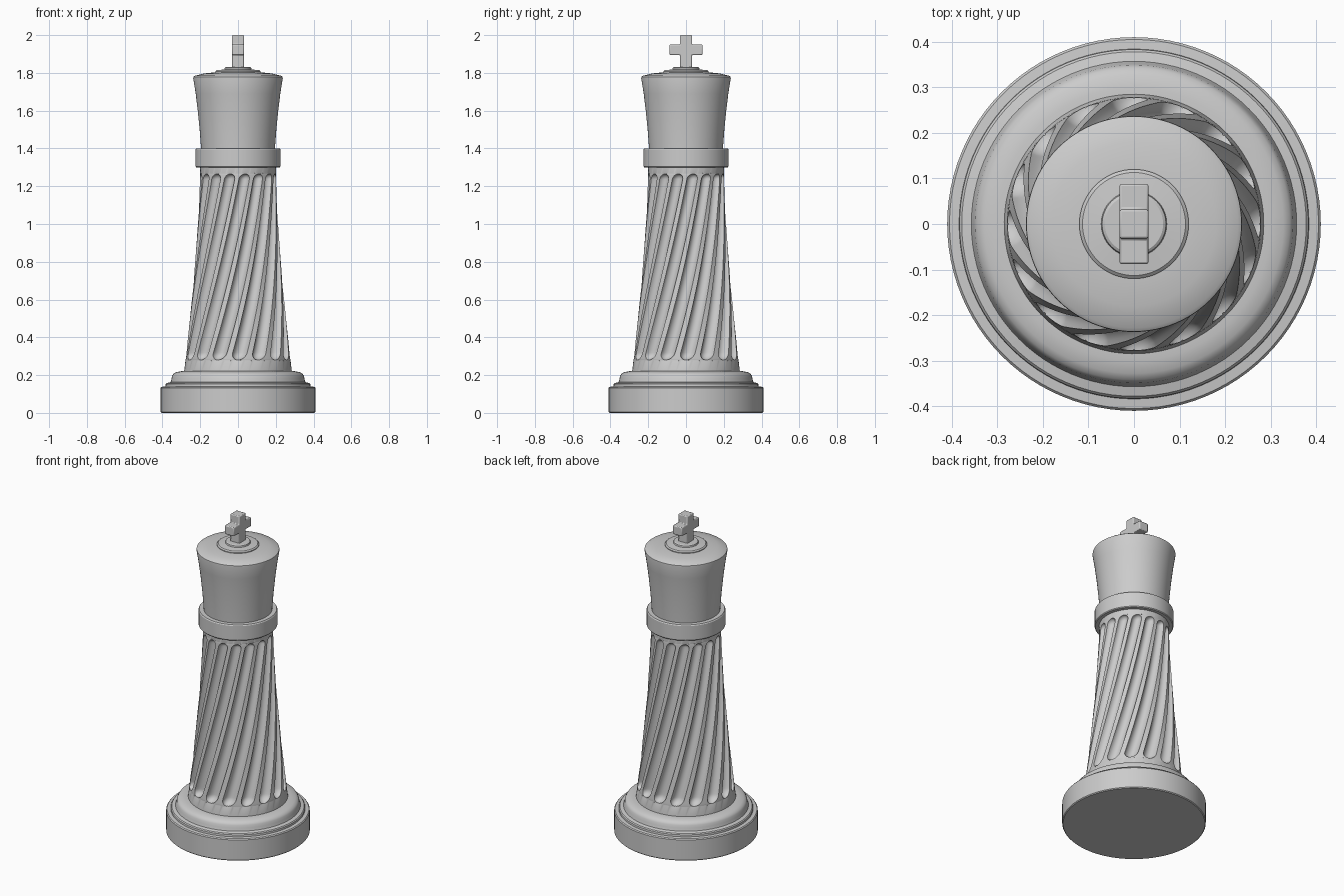
import bpy, bmesh
from math import sin, cos, pi, sqrt, radians

if "Cube" in bpy.data.objects:
    bpy.data.objects.remove(bpy.data.objects["Cube"])

FLUTES = 16
TWIST = radians(56)
SHAFT_LOW, SHAFT_TOP = 0.215, 1.31
FLUTE_LOW, FLUTE_TOP = 0.28, 1.265


def finish(name, bm):
    bmesh.ops.recalc_face_normals(bm, faces=bm.faces)
    mesh = bpy.data.meshes.new(name)
    bm.to_mesh(mesh)
    bm.free()
    obj = bpy.data.objects.new(name, mesh)
    bpy.context.collection.objects.link(obj)
    bpy.ops.object.select_all(action='DESELECT')
    obj.select_set(True)
    bpy.context.view_layer.objects.active = obj
    bpy.ops.object.shade_smooth_by_angle(angle=radians(32))
    return obj


def skin(name, rings):
    """Join closed rings of points into a capped surface."""
    bm = bmesh.new()
    loops = [[bm.verts.new(p) for p in ring] for ring in rings]
    n = len(loops[0])
    for a, b in zip(loops, loops[1:]):
        for i in range(n):
            j = (i + 1) % n
            bm.faces.new((a[i], a[j], b[j], b[i]))
    bm.faces.new(loops[0][::-1])
    bm.faces.new(loops[-1])
    return finish(name, bm)


def turned(name, profile, sides=96):
    return skin(name, [[(r * cos(2 * pi * i / sides), r * sin(2 * pi * i / sides), z)
                        for i in range(sides)] for r, z in profile])


# Stepped base
turned("base", [(0.405, 0), (0.41, 0.005), (0.41, 0.132), (0.405, 0.138), (0.384, 0.14),
                (0.383, 0.152), (0.378, 0.158), (0.357, 0.163), (0.352, 0.18),
                (0.349, 0.196), (0.342, 0.207), (0.328, 0.215), (0.30, 0.221), (0.27, 0.221)])


# Tapered shaft with twisted, round-ended flutes
def shaft_radius(z):
    return 0.20 + 0.085 * (max(0, 1.3 - z) / 1.08) ** 1.5


pitch = 2 * pi / FLUTES
half = 0.36 * pitch
rows = [(SHAFT_LOW, 1, 0), (FLUTE_LOW - 0.004, 1, 0)]
cap_low = half * shaft_radius(FLUTE_LOW)
cap_top = half * shaft_radius(FLUTE_TOP)
CAP = 8
for k in range(CAP):
    a = 0.06 + (pi / 2 - 0.06) * k / CAP
    rows.append((FLUTE_LOW + cap_low * (1 - cos(a)), sin(a), sin(a)))
for k in range(61):
    z = FLUTE_LOW + cap_low + (FLUTE_TOP - cap_top - FLUTE_LOW - cap_low) * k / 60
    rows.append((z, 1, 1))
for k in range(CAP - 1, -1, -1):
    a = 0.06 + (pi / 2 - 0.06) * k / CAP
    rows.append((FLUTE_TOP - cap_top * (1 - cos(a)), sin(a), sin(a)))
rows += [(FLUTE_TOP + 0.004, 1, 0), (SHAFT_TOP, 1, 0)]

STEPS = 10
rings = []
for z, width, depth in rows:
    R = shaft_radius(z)
    turn = -pi / 2 + TWIST * (z - FLUTE_LOW) / (FLUTE_TOP - FLUTE_LOW)
    ring = []
    for f in range(FLUTES):
        for s in range(STEPS + 1):
            u = -cos(pi * s / STEPS)
            r = R - 0.135 * R * depth * sqrt(max(0, 1 - u * u))
            t = turn + f * pitch + u * half * width
            ring.append((r * cos(t), r * sin(t), z))
        t = turn + (f + 0.5) * pitch
        ring.append((R * cos(t), R * sin(t), z))
    rings.append(ring)
skin("fluted_shaft", rings)

# Collar and flared head
turned("collar", [(0.19, 1.30), (0.221, 1.30), (0.225, 1.305), (0.225, 1.394),
                  (0.221, 1.40), (0.19, 1.40)])
turned("head", [(0.195, 1.39), (0.197, 1.42), (0.203, 1.50), (0.213, 1.60), (0.224, 1.69),
                (0.237, 1.772), (0.236, 1.779), (0.228, 1.785), (0.18, 1.797), (0.12, 1.803)])
turned("finial_disc", [(0.12, 1.795), (0.12, 1.808), (0.113, 1.814), (0.072, 1.818),
                       (0.070, 1.827), (0.064, 1.831)], 64)

# Cross on top, extruded from one outline
w, arm, z0, z1, z2, z3 = 0.032, 0.088, 1.82, 1.895, 1.95, 2.0
side = [(w, z0), (w, z1), (arm, z1), (arm, z2), (w, z2), (w, z3)]
outline = side + [(-y, z) for y, z in reversed(side)]
bm = bmesh.new()
face = bm.faces.new([bm.verts.new((-w, y, z)) for y, z in outline])
out = bmesh.ops.extrude_face_region(bm, geom=[face])
for v in out["geom"]:
    if isinstance(v, bmesh.types.BMVert):
        v.co.x = w
cross = finish("top_cross", bm)
bevel = cross.modifiers.new("soft_edges", 'BEVEL')
bevel.width, bevel.segments = 0.005, 2
